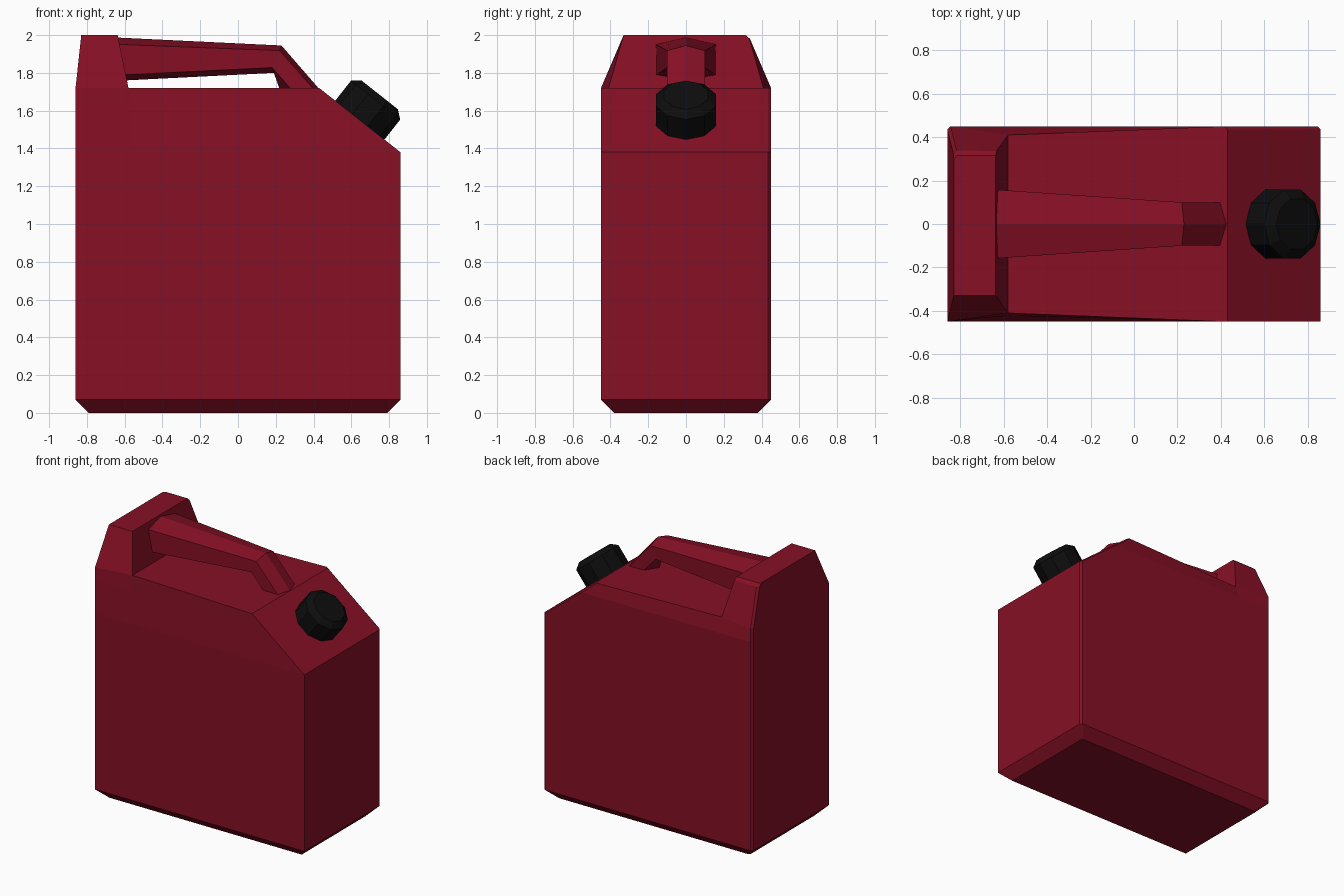
import bpy, bmesh, math
from mathutils import Vector, Matrix

if "Cube" in bpy.data.objects:
    bpy.data.objects.remove(bpy.data.objects["Cube"])


def material(name, rgb):
    m = bpy.data.materials.new(name)
    m.diffuse_color = (*rgb, 1)
    m.use_nodes = True
    m.node_tree.nodes["Principled BSDF"].inputs["Base Color"].default_value = m.diffuse_color
    return m


RED = material("dark red plastic", (0.24, 0.005, 0.018))
BLACK = material("black plastic", (0.004, 0.004, 0.004))


def loft(name, rings, mat, cap_start=True):
    """Skin a list of equal-length point rings and close the ends."""
    bm = bmesh.new()
    vs = [[bm.verts.new(p) for p in r] for r in rings]
    n = len(vs[0])
    for a, b in zip(vs, vs[1:]):
        for i in range(n):
            j = (i + 1) % n
            bm.faces.new((a[i], a[j], b[j], b[i]))
    bm.faces.new(vs[-1])
    if cap_start:
        bm.faces.new(vs[0][::-1])
    bmesh.ops.recalc_face_normals(bm, faces=bm.faces)
    me = bpy.data.meshes.new(name)
    bm.to_mesh(me)
    bm.free()
    me.materials.append(mat)
    ob = bpy.data.objects.new(name, me)
    bpy.context.collection.objects.link(ob)
    return ob


# Tank body: plan rings with thin chamfers on the back corners
C = 0.015


def body_ring(z, x1=0.86, front=0.45, back=0.45, inset=0.0):
    x0, x1, y = -0.86 + inset, x1 - inset, 0.45 - inset
    return [(x0, -y, z), (-0.58, -front + inset, z), (x1, -y, z),
            (x1, y - C, z), (x1 - C, y, z), (-0.58, back - inset, z),
            (x0 + C, y, z), (x0, y - C, z)]


loft("tank_body", [
    body_ring(0, inset=0.07),
    body_ring(0.07),
    body_ring(1.38),
    body_ring(1.62, x1=0.556, front=0.422),
    body_ring(1.72, x1=0.43, front=0.41, back=0.41),
], RED)


# Raised block at the rear end of the handle
def block_ring(z, x0, x1, y0, y1):
    return [(x0, -y0, z), (x1, -y1, z), (x1, y1, z), (x0 + C, y0, z), (x0, y0 - C, z)]


top = block_ring(2.0, -0.83, -0.637, 0.33, 0.33)
top[2:] = [(x, y - 0.015, z) for x, y, z in top[2:]]
loft("raised_block", [
    block_ring(1.72, -0.86, -0.58, 0.45, 0.41),
    block_ring(1.98, -0.832, -0.633, 0.339, 0.336),
    top,
], RED, cap_start=False)


# Handle: hexagonal section with ridges on top and underneath
def handle_ring(w, ridge, upper, lower, keel):
    def p(q, y):
        return (q[0], y, q[1])
    return [p(ridge, 0), p(upper, w), p(lower, w), p(keel, 0), p(lower, -w), p(upper, -w)]


loft("handle", [
    handle_ring(0.16, (-0.66, 1.988), (-0.66, 1.952), (-0.66, 1.787), (-0.66, 1.757)),
    handle_ring(0.10, (0.23, 1.945), (0.22, 1.918), (0.18, 1.828), (0.19, 1.80)),
    handle_ring(0.10, (0.43, 1.715), (0.40, 1.715), (0.28, 1.715), (0.22, 1.715)),
], RED)

# Screw cap: ten-sided, chamfered, standing square on the sloped shoulder
slope = Vector((0.43, 0, -0.34)).normalized()
normal = Vector((0.34, 0, 0.43)).normalized()
side = Vector((0, 1, 0))
base = Vector((0.645, 0, 1.55))


def cap_ring(r, h):
    return [base + normal * h + r * (slope * math.cos(a) + side * math.sin(a))
            for a in (math.tau * i / 10 for i in range(10))]


loft("screw_cap", [cap_ring(0.166, -0.01), cap_ring(0.166, 0.135), cap_ring(0.122, 0.17)], BLACK)
